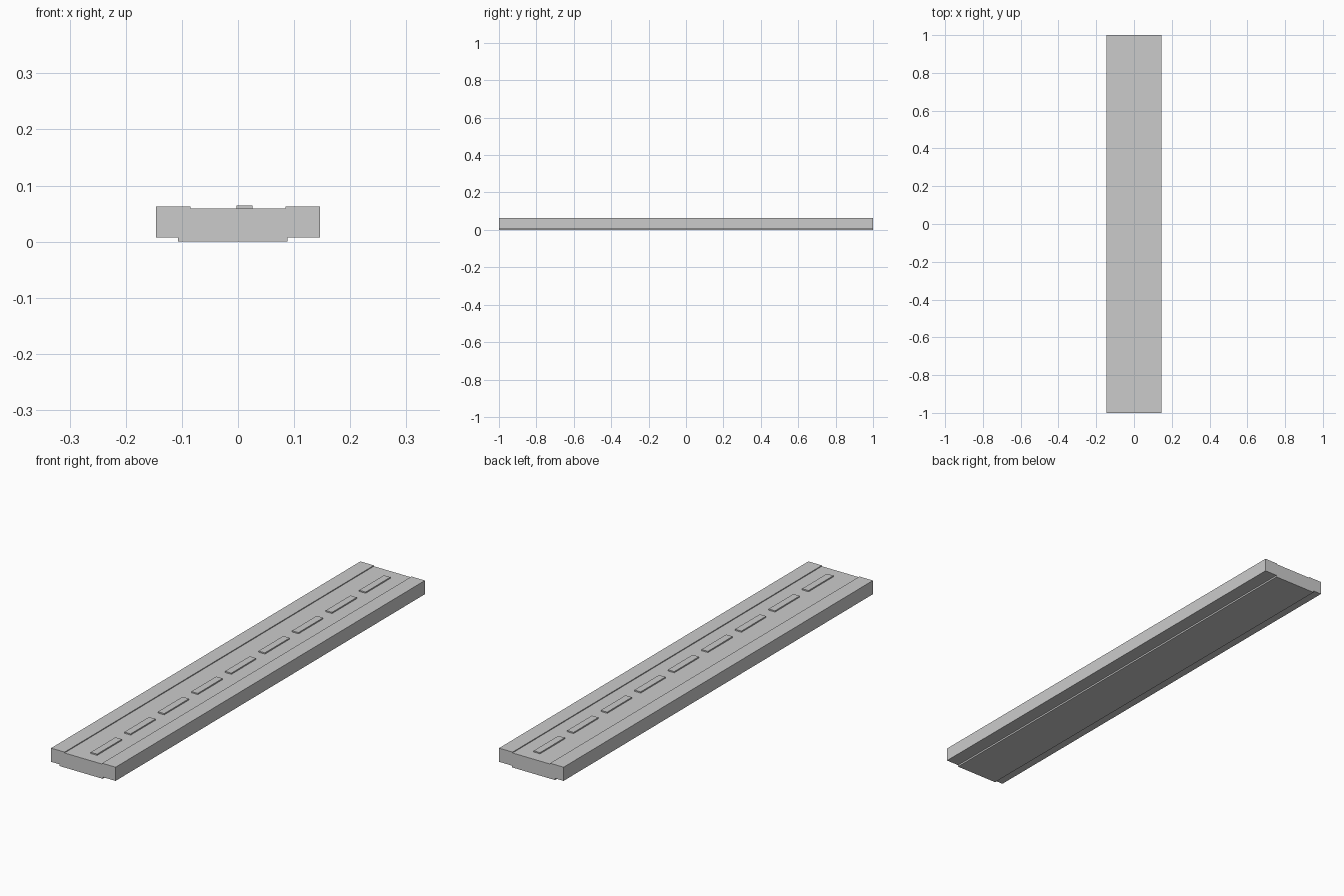
import bpy

if "Cube" in bpy.data.objects:
    bpy.data.objects.remove(bpy.data.objects["Cube"])


def box(name, x, y, z):
    """Axis-aligned box from (min, max) ranges."""
    bpy.ops.mesh.primitive_cube_add(size=1, location=[sum(r) / 2 for r in (x, y, z)])
    obj = bpy.context.object
    obj.name = name
    obj.scale = [r[1] - r[0] for r in (x, y, z)]
    bpy.ops.object.transform_apply(location=False, rotation=False, scale=True)
    return obj


LENGTH = (-1.0, 1.0)

# Road bed, slightly off-centre and reaching the ground
box("road_bed", (-0.107, 0.088), LENGTH, (0.0, 0.0595))

# Raised pavements along both sides
box("pavement_left", (-0.146, -0.085), LENGTH, (0.007, 0.063))
box("pavement_right", (0.085, 0.146), LENGTH, (0.007, 0.063))

# Raised dashes of the lane line
DASHES, PITCH, DASH_LENGTH = 9, 0.217, 0.16
for i in range(DASHES):
    y = (i - (DASHES - 1) / 2) * PITCH
    box(f"lane_dash_{i + 1}", (-0.003, 0.026),
        (y - DASH_LENGTH / 2, y + DASH_LENGTH / 2), (0.055, 0.0645))
